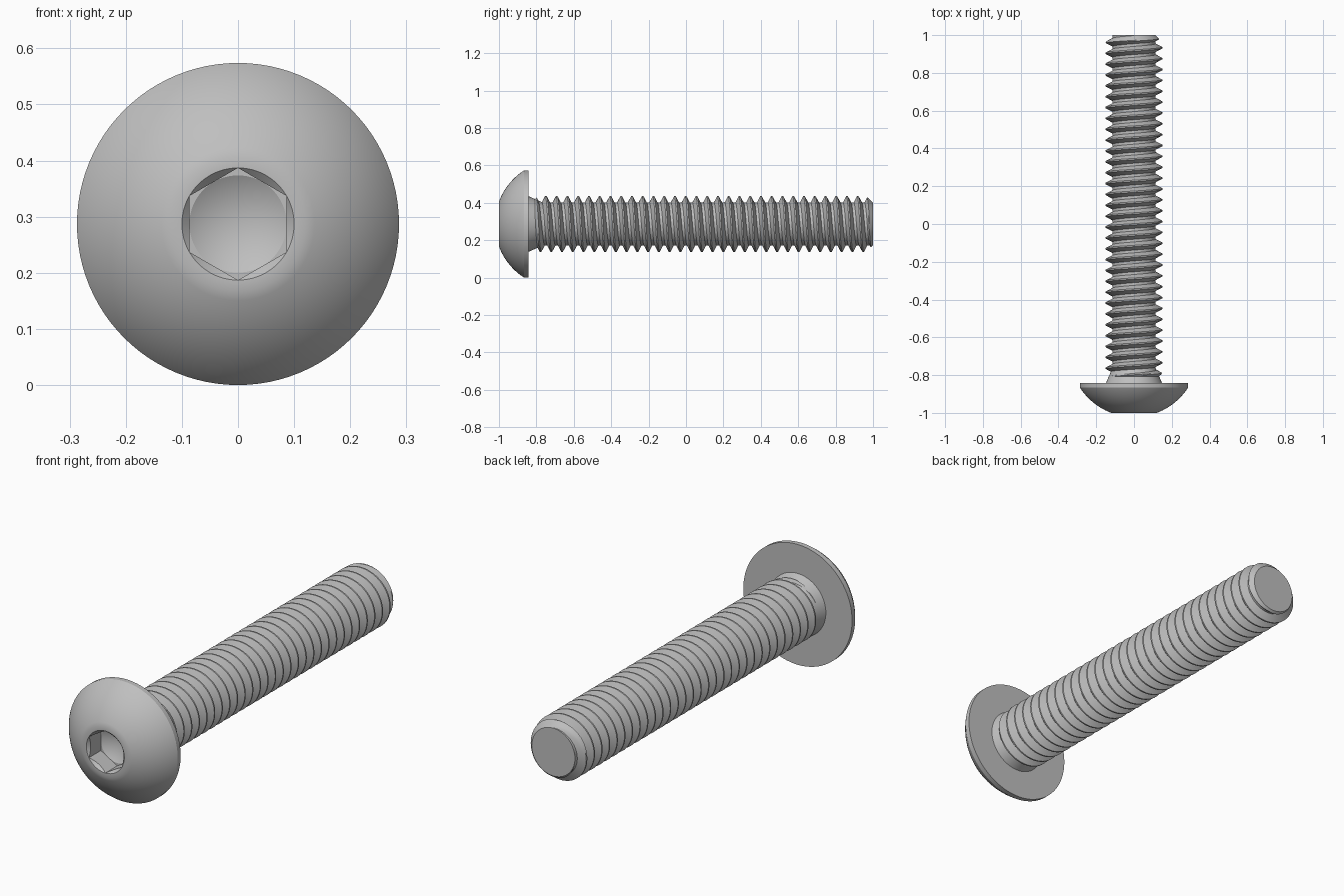
import bpy, bmesh
from math import sin, cos, pi, sqrt, radians

cube = bpy.data.objects.get("Cube")
if cube:
    bpy.data.objects.remove(cube, do_unlink=True)

HEAD_R = 0.287          # also the height of the axis above the ground
SOCKET_R = 0.1          # hexagon corner radius
SOCKET_FLAT = SOCKET_R * cos(pi / 6)
PITCH = 0.0575
MAJOR = 0.15
MINOR = MAJOR - 0.614 * PITCH
START, END = -0.81, 1.0

steel = bpy.data.materials.new("steel grey")
steel.use_nodes = True
grey = (0.52, 0.52, 0.52, 1)
steel.diffuse_color = grey
steel.node_tree.nodes["Principled BSDF"].inputs["Base Color"].default_value = grey


def loft(name, rows, segments, shape):
    """Skin rows around the y axis; shape(row, angle) gives (radius, y)."""
    bm = bmesh.new()
    grid = []
    for row in rows:
        ring = []
        for s in range(segments + 1):
            a = 2 * pi * s / segments
            r, y = shape(row, a)
            ring.append(bm.verts.new((r * sin(a), y, HEAD_R + r * cos(a))))
        grid.append(ring)
    for low, high in zip(grid, grid[1:]):
        for s in range(segments):
            bm.faces.new((low[s], low[s + 1], high[s + 1], high[s]))
    bmesh.ops.remove_doubles(bm, verts=bm.verts, dist=0.00005)
    bmesh.ops.recalc_face_normals(bm, faces=bm.faces)
    mesh = bpy.data.meshes.new(name)
    bm.to_mesh(mesh)
    bm.free()
    mesh.materials.append(steel)
    obj = bpy.data.objects.new(name, mesh)
    bpy.context.collection.objects.link(obj)
    bpy.ops.object.select_all(action='DESELECT')
    obj.select_set(True)
    bpy.context.view_layer.objects.active = obj
    bpy.ops.object.shade_smooth_by_angle(angle=radians(25))
    return obj


# Domed head with hexagonal socket: rows are (radius or "hex", y)
def hex_radius(a):
    return SOCKET_FLAT / cos((a % (pi / 3)) - pi / 6)


def head_shape(row, a):
    r, y = row
    if r == "hex":
        r = hex_radius(a)
        if y is None:                       # upper socket edge follows the countersink
            y = -1 + (SOCKET_R - r)
    return r, y


dome_centre, dome_radius = -0.681, 0.341
dome = []
for i in range(17):
    r = 0.12 + (HEAD_R - 0.12) * sin(pi / 2 * i / 16)
    dome.append((r, dome_centre - sqrt(dome_radius ** 2 - r ** 2)))
socket = [(0, -0.86), (SOCKET_FLAT, -0.91), ("hex", -0.91), ("hex", None), (SOCKET_R, -1)]
head_rows = socket + dome + [(HEAD_R, -0.842), (0, -0.842)]
loft("button_head", head_rows, 96, head_shape)

# Tapered collar under the head
loft("shank_collar", [(MAJOR, -0.845), (MINOR - 0.002, -0.76)], 72, lambda row, a: row)

# Threaded shank: one pitch has a crest flat, a flank, a root flat and a flank
CREST, FLANK = 0.125, 0.3125
phases = [(0, MAJOR)]
phases += [(CREST + FLANK * i / 4, MAJOR + (MINOR - MAJOR) * i / 4) for i in range(5)]
phases += [(1 - FLANK + FLANK * i / 4, MINOR + (MAJOR - MINOR) * i / 4) for i in range(4)]


def thread_radius(f):
    f %= 1
    points = phases + [(1, MAJOR)]
    for (f0, r0), (f1, r1) in zip(points, points[1:]):
        if f <= f1:
            return r0 + (r1 - r0) * (f - f0) / (f1 - f0)


def thread_shape(row, a):
    if row is None:                         # centre of the end face
        return 0, END
    turn = a / (2 * pi)
    y = START + PITCH * (row - 1 + turn)
    y = min(max(y, START), END)
    r = thread_radius((y - START) / PITCH + 1 - turn + 1e-9)
    return min(r, 0.114 + (END - y), 0.13 + (y - START)), y


turns = int((END - START) / PITCH) + 3
thread_rows = [k + f for k in range(turns) for f, _ in phases] + [None]
loft("threaded_shank", thread_rows, 72, thread_shape)
